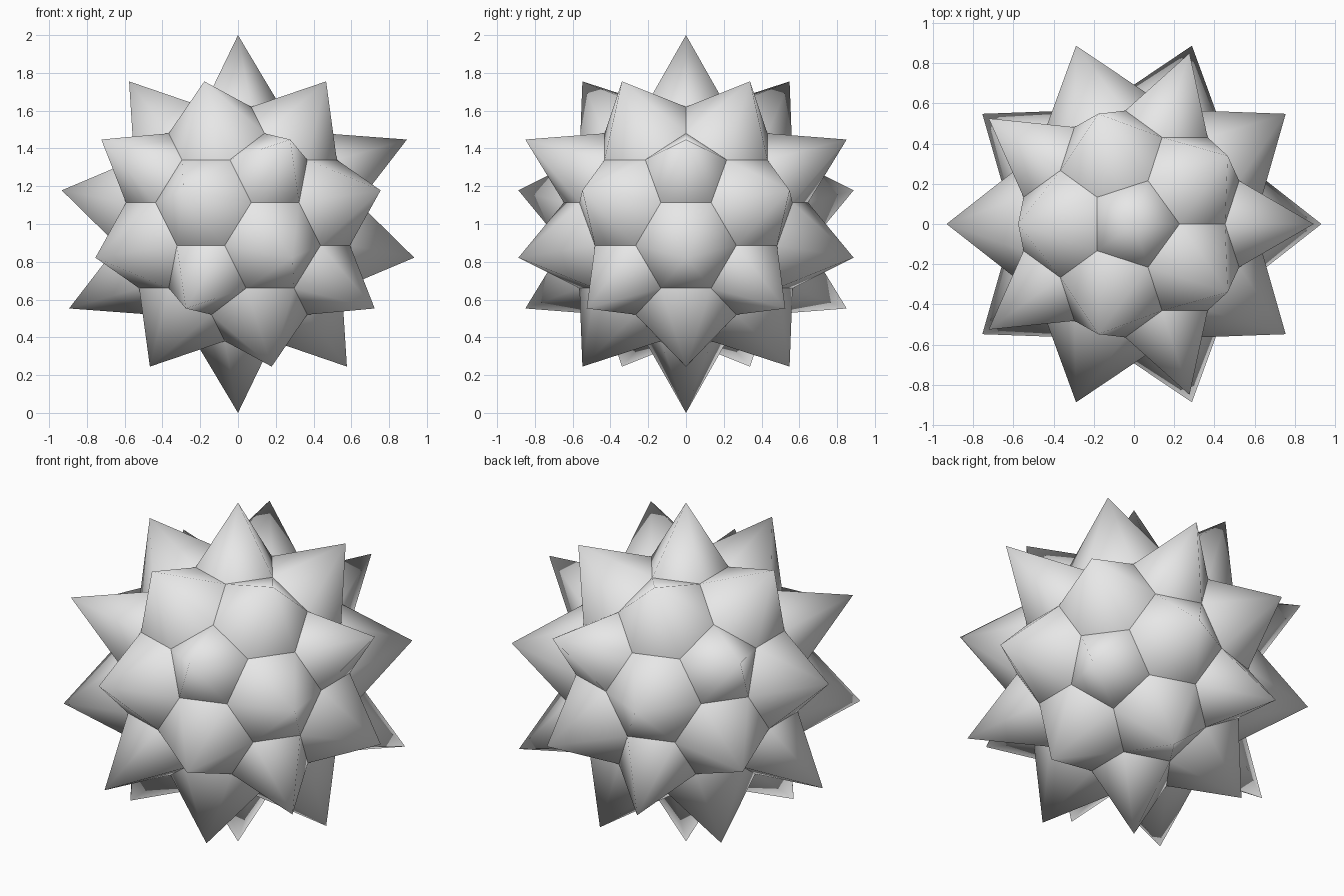
import bpy
import bmesh

default = bpy.data.objects.get("Cube")
if default:
    bpy.data.objects.remove(default, do_unlink=True)

CORE_RADIUS = 0.76      # icosahedron before its corners are cut
PENTAGON_TIP = 1.0      # tip distance from the centre
HEXAGON_TIP = 0.95

# Light grey material
grey = bpy.data.materials.new("light grey")
grey.use_nodes = True
grey.diffuse_color = (0.8, 0.8, 0.8, 1)
grey.node_tree.nodes["Principled BSDF"].inputs["Base Color"].default_value = (0.8, 0.8, 0.8, 1)

# Core: icosahedron with corners cut at a third of each edge
bm = bmesh.new()
bmesh.ops.create_icosphere(bm, subdivisions=1, radius=CORE_RADIUS)
bmesh.ops.bevel(bm, geom=bm.verts[:], offset=100 / 3, offset_type='PERCENT',
                segments=1, profile=0.5, affect='VERTICES', clamp_overlap=False)
bmesh.ops.remove_doubles(bm, verts=bm.verts[:], dist=0.001)
bmesh.ops.recalc_face_normals(bm, faces=bm.faces[:])

# Seams between spikes stay sharp
for edge in bm.edges:
    edge.smooth = False

# Spikes: raise a smooth pyramid on every face
tips = bmesh.ops.poke(bm, faces=bm.faces[:])["verts"]
for tip in tips:
    reach = PENTAGON_TIP if len(tip.link_edges) == 5 else HEXAGON_TIP
    tip.co = tip.co.normalized() * reach
    for edge in tip.link_edges:
        edge.smooth = True
for face in bm.faces:
    face.smooth = True

# Stand the ball on the ground
bmesh.ops.translate(bm, verts=bm.verts[:], vec=(0, 0, PENTAGON_TIP))

mesh = bpy.data.meshes.new("spiked_ball")
bm.to_mesh(mesh)
bm.free()
mesh.materials.append(grey)
ball = bpy.data.objects.new("spiked_ball", mesh)
bpy.context.collection.objects.link(ball)
